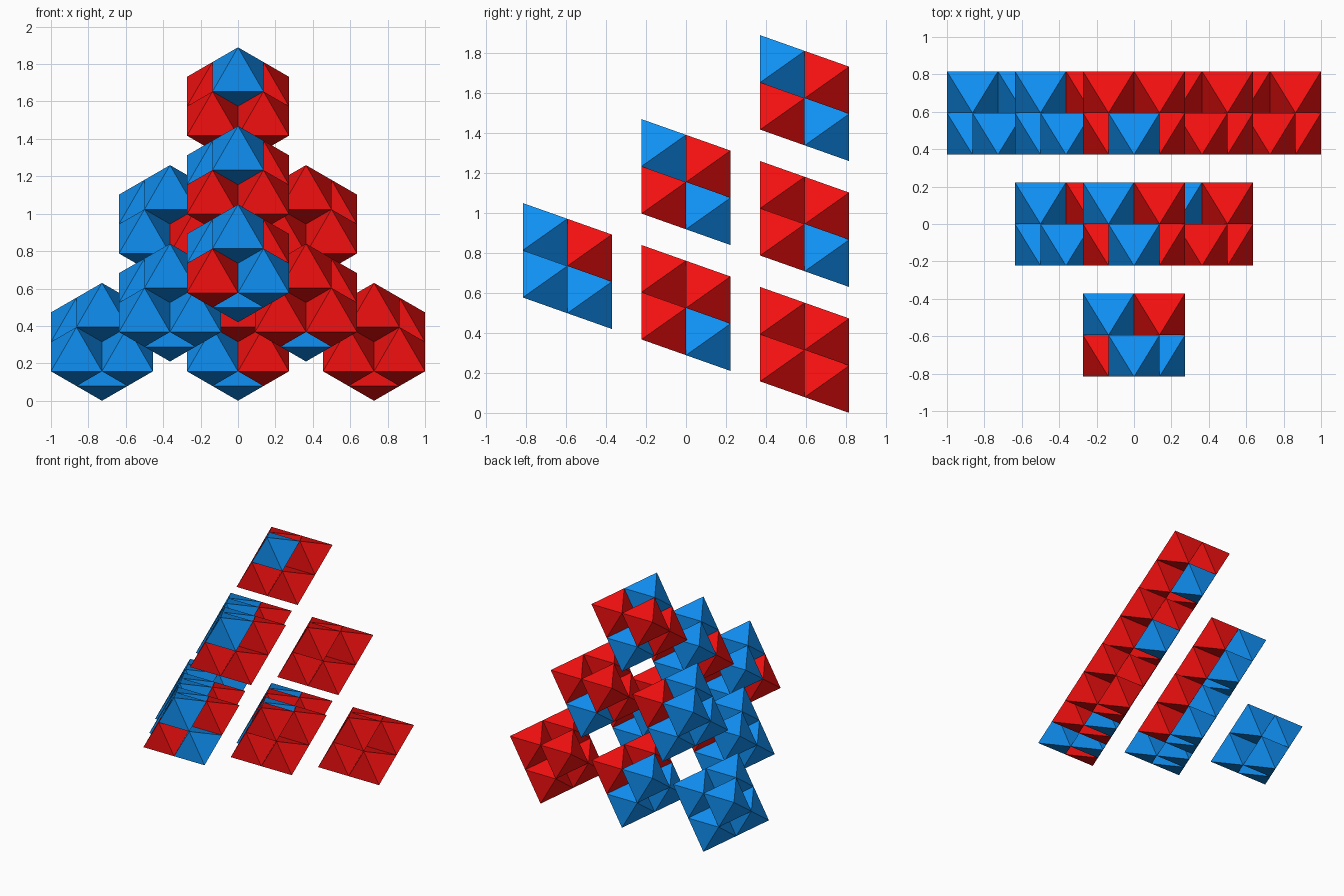
import bpy, bmesh
from math import sqrt
from mathutils import Vector

if "Cube" in bpy.data.objects:
    bpy.data.objects.remove(bpy.data.objects["Cube"])

STEP = 8 / 11      # distance between neighbouring clusters
EDGE = 6 / 11      # edge of one octahedral cluster

# Corners of the big tetrahedral stack: left, right, top, front
layer = STEP * sqrt(2 / 3)
base_z = EDGE / sqrt(3)
row = STEP * sqrt(3) / 2
corners = {
    "A": Vector((-STEP, layer, base_z)),
    "B": Vector((STEP, layer, base_z)),
    "C": Vector((0, layer, base_z + 2 * row)),
    "D": Vector((0, -layer, base_z + 2 * row / 3)),
}
centroid = sum(corners.values(), Vector()) / 4
pairs = ["AB", "AC", "AD", "BC", "BD", "CD"]


def middle(pair):
    return (corners[pair[0]] + corners[pair[1]]) / 2


# Each octahedron tip points toward the middle of one tetrahedron edge
tips = {p: (middle(p) - centroid) * (EDGE / STEP) for p in pairs}

# Blue cells in each cluster; the rest are red
blue_cells = {
    "AA": pairs,
    "BB": [],
    "CC": ["AB", "CD"],
    "DD": ["AB", "AC", "BD", "CD"],
    "AB": ["AB", "AC", "AD"],
    "AC": ["AB", "AC", "AD", "CD"],
    "AD": ["AB", "AC", "AD", "BD", "CD"],
    "BC": ["AB"],
    "BD": ["AB", "AC"],
    "CD": ["AB", "AC", "CD"],
}


def cell_mesh(name, color):
    """Half-size octahedron in one colour."""
    mat = bpy.data.materials.new(name)
    mat.diffuse_color = (*color, 1)
    mat.use_nodes = True
    mat.node_tree.nodes["Principled BSDF"].inputs["Base Color"].default_value = mat.diffuse_color
    bm = bmesh.new()
    for t in tips.values():
        bm.verts.new(t / 2)
    bmesh.ops.convex_hull(bm, input=bm.verts[:])
    bmesh.ops.recalc_face_normals(bm, faces=bm.faces[:])
    mesh = bpy.data.meshes.new(name)
    bm.to_mesh(mesh)
    bm.free()
    mesh.materials.append(mat)
    return mesh


blue = cell_mesh("blue_octahedron", (0.005, 0.28, 0.9))
red = cell_mesh("red_octahedron", (0.9, 0.005, 0.005))

# Ten clusters of six octahedra touching at their edges
for cluster, blues in blue_cells.items():
    for p in pairs:
        mesh = blue if p in blues else red
        obj = bpy.data.objects.new(f"cluster_{cluster}_cell_{p}", mesh)
        obj.location = middle(cluster) + tips[p] / 2
        bpy.context.collection.objects.link(obj)
